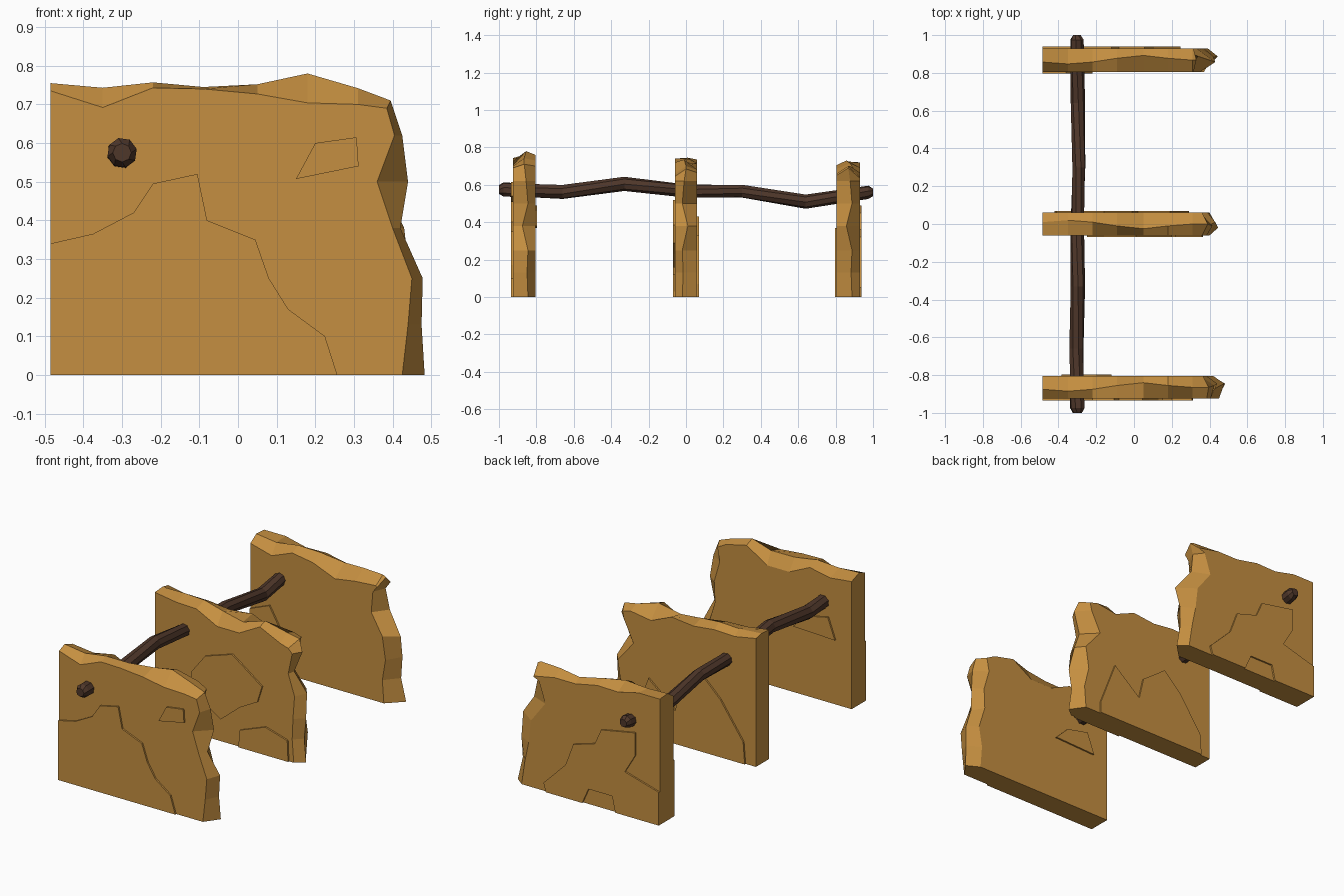
import bpy, bmesh, math
from mathutils import Vector


def material(name, rgb):
    m = bpy.data.materials.new(name)
    m.diffuse_color = (*rgb, 1)
    return m


STONE = material("sandstone tan", (0.56, 0.275, 0.052))
WOOD = material("dark wood", (0.078, 0.038, 0.023))


def finish(bm, name, mat):
    bmesh.ops.recalc_face_normals(bm, faces=bm.faces)
    me = bpy.data.meshes.new(name)
    bm.to_mesh(me)
    bm.free()
    me.materials.append(mat)
    ob = bpy.data.objects.new(name, me)
    bpy.context.collection.objects.link(ob)
    return ob


def loft(loops, name, mat):
    """Skin equal-sized closed loops of points and cap both ends."""
    bm = bmesh.new()
    rings = [[bm.verts.new(p) for p in lp] for lp in loops]
    n = len(rings[0])
    for a, b in zip(rings, rings[1:]):
        for i in range(n):
            j = (i + 1) % n
            bm.faces.new((a[i], a[j], b[j], b[i]))
    bm.faces.new(rings[0])
    bm.faces.new(rings[-1])
    return finish(bm, name, mat)


LEFT = -0.485
TOP_X = [LEFT, -0.35, -0.22, -0.09, 0.05, 0.18, 0.31]
SIDE_Z = [0.62, 0.5, 0.38, 0.25, 0.13, 0.0]
# y wander of the broken ridge along the top and down the side
WANDER = [-0.01, -0.02, -0.01, 0.01, 0.025, 0.01, 0, 0, 0.01, 0.02, -0.01, 0.02, 0.015, 0.02]


def slab(name, y0, y1, outlines, flip=1):
    """Each outline: top heights, broken corner (x, z), side x positions."""
    mid = (y0 + y1) / 2
    loops = []
    for k, (tops, corner, sides) in enumerate(outlines):
        pts = list(zip(TOP_X, tops)) + [corner] + list(zip(sides, SIDE_Z))
        if k == 1:
            ys = [mid + flip * w for w in WANDER]
        else:
            ys = [y0 if k == 0 else y1] * len(pts)
        loop = [(LEFT, ys[0], 0)]
        loop += [(x, y, z) for (x, z), y in zip(pts, ys)]
        loops.append(loop)
    return loft(loops, name, STONE)


def plate(name, face_y, out, pts):
    """Thin raised flake on a slab face."""
    loft([[(x, face_y - out * 0.004, z) for x, z in pts],
          [(x, face_y + out * 0.0095, z) for x, z in pts]], name, STONE)


# Three broken slabs: front, ridge and back outlines
slab("front_slab", -0.925, -0.805, [
    ([.735, .692, .743, .74, .727, .704, .70], (.385, .69), [.405, .36, .40, .45, .44, .425]),
    ([.755, .743, .757, .745, .752, .78, .742], (.395, .71), [.425, .44, .42, .478, .475, .483]),
    ([.73, .715, .74, .68, .68, .76, .73], (.365, .70), [.35, .385, .38, .42, .40, .41])])
slab("middle_slab", -0.06, 0.06, [
    ([.74, .72, .715, .65, .65, .72, .66], (.36, .645), [.385, .36, .40, .39, .385, .395]),
    ([.745, .74, .74, .72, .70, .735, .70], (.39, .685), [.415, .37, .43, .445, .43, .445]),
    ([.735, .71, .715, .70, .715, .66, .68], (.36, .665), [.35, .29, .39, .37, .40, .39])], -1)
slab("rear_slab", 0.805, 0.93, [
    ([.69, .655, .705, .685, .63, .65, .66], (.315, .65), [.29, .28, .35, .37, .35, .36]),
    ([.725, .715, .73, .715, .69, .70, .70], (.33, .69), [.32, .34, .43, .42, .415, .443]),
    ([.72, .72, .69, .693, .665, .665, .64], (.315, .635), [.28, .24, .33, .345, .37, .39])])

# Raised flakes on the slab faces
plate("front_slab_flake", -0.925, -1, [
    (LEFT, 0), (LEFT, .34), (-.375, .365), (-.27, .42), (-.22, .495), (-.105, .52),
    (-.08, .4), (.045, .35), (.08, .25), (.13, .17), (.225, .1), (.257, 0)])
plate("front_slab_chip", -0.925, -1, [(.15, .507), (.2, .6), (.307, .615), (.312, .54)])
plate("front_slab_back_chip", -0.805, 1, [(-.12, .38), (-.2, .46), (-.34, .49), (-.385, .37)])
plate("middle_slab_flake", -0.06, -1, [
    (-.25, .25), (-.25, .35), (-.16, .465), (.01, .52), (.075, .475), (.2, .385),
    (.17, .29), (.06, .23), (-.06, .13)])
plate("middle_slab_low_flake", -0.06, -1, [
    (.05, 0), (.06, .1), (.22, .16), (.36, .12), (.365, 0)])
plate("middle_slab_back_flake", 0.06, 1, [
    (.29, 0), (.29, .07), (.19, .33), (.02, .19), (-.01, .32), (-.16, .43),
    (-.265, .33), (-.41, .125), (-.42, 0)])
plate("rear_slab_back_flake", 0.93, 1, [
    (.23, 0), (.245, .05), (.105, .19), (.056, .32), (-.08, .36), (-.12, .45),
    (-.335, .49), (-.335, .36), (-.27, .25), (-.485, .19), (-.485, 0),
    (-.21, 0), (-.19, .09), (-.04, .09), (0, 0)])
plate("rear_slab_front_flake", 0.805, -1, [
    (LEFT, 0), (LEFT, .32), (-.36, .37), (-.26, .2), (-.22, 0)])

# Crooked wooden pole through all slabs: (y, x, z, radius)
PATH = [(-1.0, -.30, .575, .024), (-.975, -.30, .575, .039), (-.66, -.305, .562, .039),
        (-.33, -.297, .605, .038), (0, -.30, .567, .036), (.30, -.292, .566, .036),
        (.64, -.297, .51, .038), (.975, -.302, .56, .036), (1.0, -.302, .56, .022)]
SIDES = 8
rings = []
for k, (y, x, z, r) in enumerate(PATH):
    turn = 0.25 * k
    rings.append([(x + r * math.cos(turn + math.tau * i / SIDES), y,
                   z + r * math.sin(turn + math.tau * i / SIDES)) for i in range(SIDES)])
loft(rings, "wooden_pole", WOOD)
